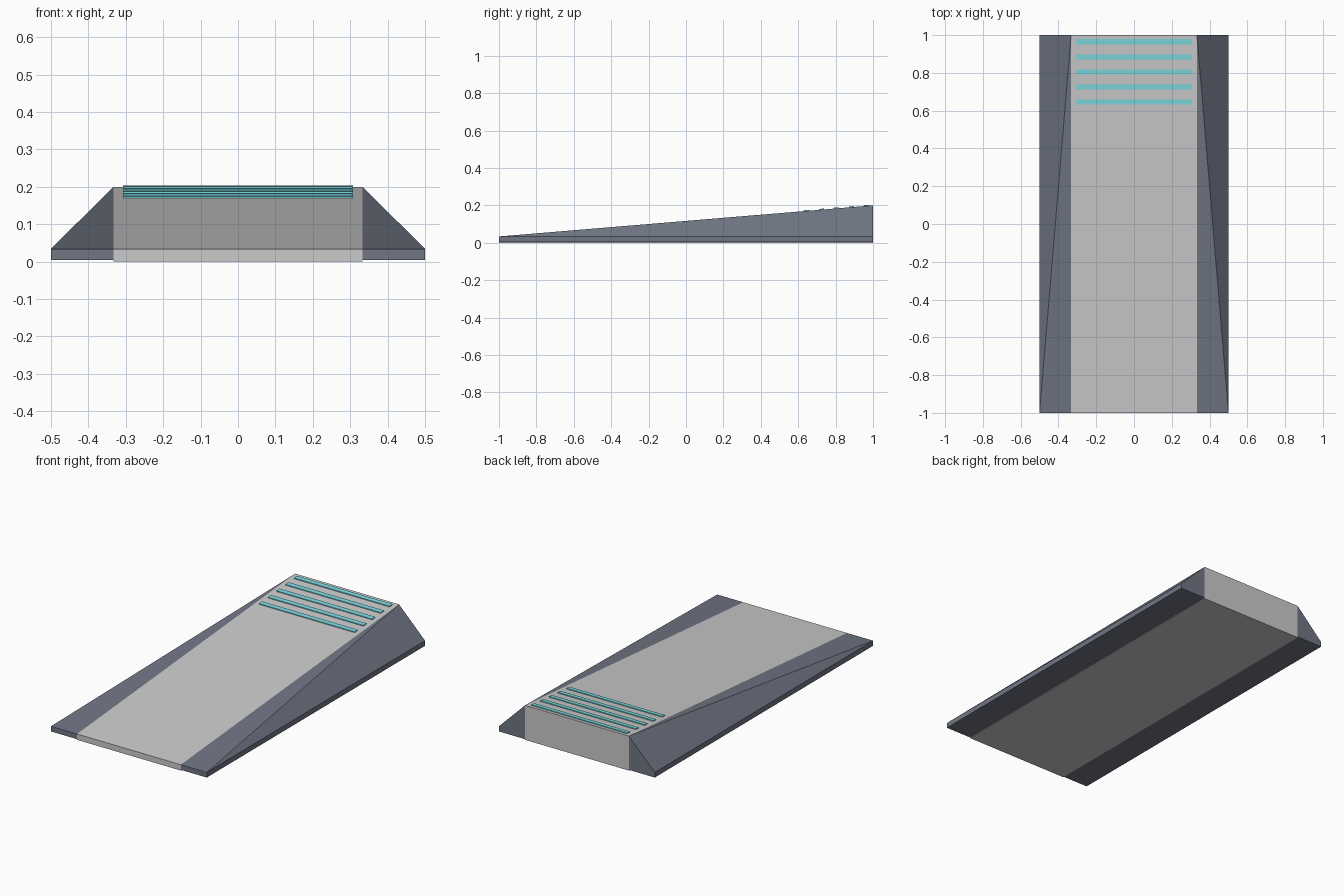
import bpy, bmesh, math

if "Cube" in bpy.data.objects:
    bpy.data.objects.remove(bpy.data.objects["Cube"])

HALF, OUTER = 0.333, 0.5        # deck half width, overall half width
LOW, HIGH = 0.034, 0.2          # deck height at front and back
SLOPE = (HIGH - LOW) / 2


def material(name, color):
    m = bpy.data.materials.new(name)
    m.diffuse_color = (*color, 1)
    m.use_nodes = True
    m.node_tree.nodes["Principled BSDF"].inputs["Base Color"].default_value = m.diffuse_color
    return m


def hull(name, points, mat=None):
    """Solid flat-faced convex part spanning the given corner points."""
    bm = bmesh.new()
    for p in points:
        bm.verts.new(p)
    bmesh.ops.convex_hull(bm, input=bm.verts[:])
    bmesh.ops.dissolve_limit(bm, angle_limit=math.radians(0.5),
                             verts=bm.verts[:], edges=bm.edges[:])
    bmesh.ops.recalc_face_normals(bm, faces=bm.faces[:])
    mesh = bpy.data.meshes.new(name)
    bm.to_mesh(mesh)
    bm.free()
    obj = bpy.data.objects.new(name, mesh)
    bpy.context.collection.objects.link(obj)
    if mat:
        mesh.materials.append(mat)
    return obj


slate = material("slate", (0.16, 0.18, 0.23))
teal = material("teal", (0.2, 0.7, 0.76))

# Sloping centre deck
profile = [(-1, 0), (-1, LOW), (1, HIGH), (1, 0)]
hull("ramp_deck", [(x, y, z) for x in (-HALF, HALF) for y, z in profile])

# Bevelled side wings, mirrored across x
base = 0.004
wing = hull("side_wings",
            [(HALF, y, z) for y, z in [(-1, base), (-1, LOW), (1, HIGH), (1, base)]]
            + [(OUTER, y, z) for y in (-1, 1) for z in (base, LOW)], slate)
mirror = wing.modifiers.new("mirror", 'MIRROR')
mirror.use_mirror_merge = False

# Raised grip strips near the top edge
for i in range(5):
    yc = 0.645 + 0.08 * i
    corners = []
    for x in (-0.307, 0.307):
        for y in (yc - 0.0135, yc + 0.0135):
            top = LOW + SLOPE * (y + 1) + 0.005
            corners += [(x, y, top), (x, y, top - 0.009)]
    hull(f"grip_strip_{i + 1}", corners, teal)
